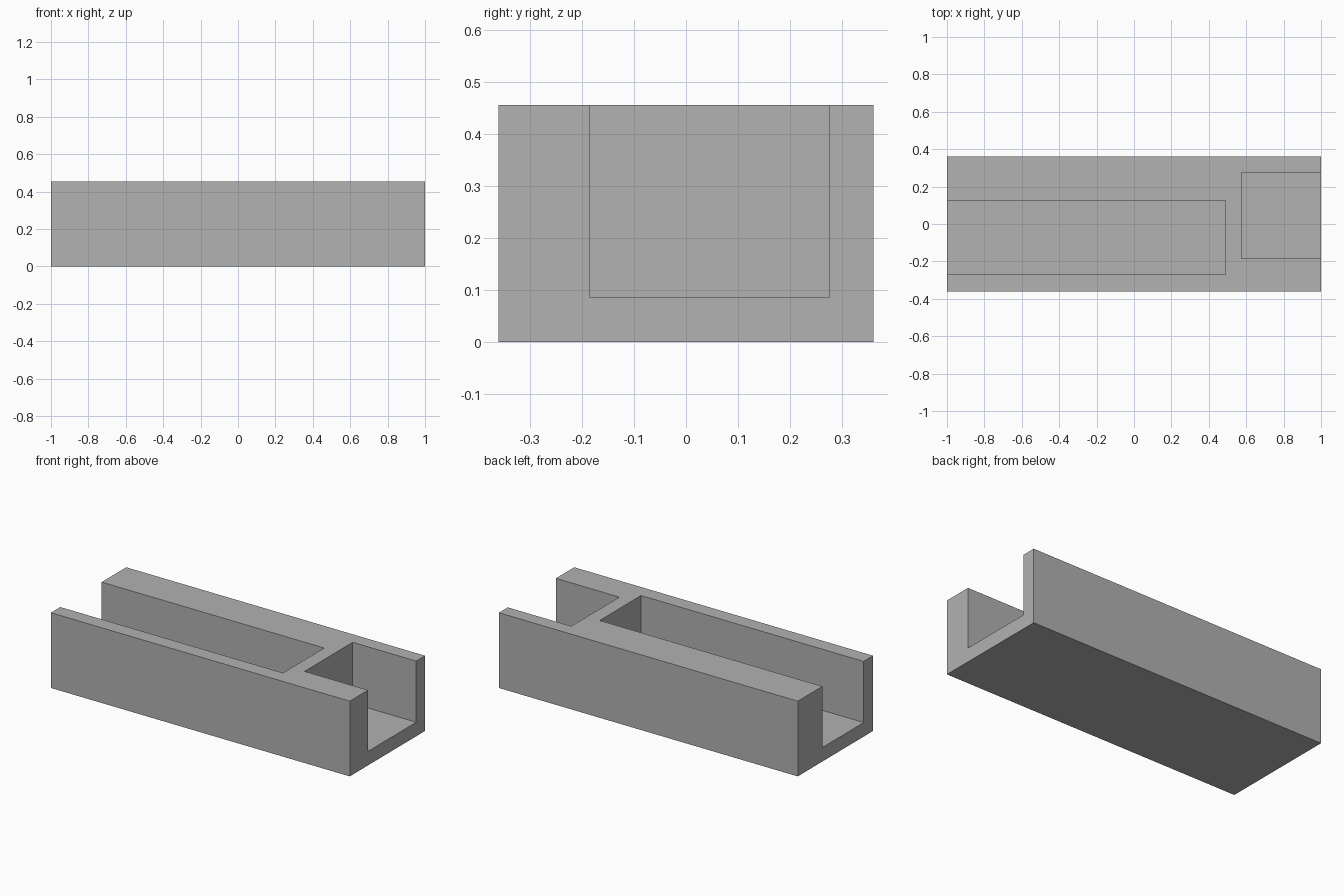
import bpy

if "Cube" in bpy.data.objects:
    bpy.data.objects.remove(bpy.data.objects["Cube"], do_unlink=True)

GREY = (0.445, 0.445, 0.445, 1.0)
TOP, FLOOR = 0.455, 0.085
HALF_X, HALF_Y = 1.0, 0.36
OVER = 0.1  # how far cutters reach past open sides

grey = bpy.data.materials.new("plain_grey")
grey.use_nodes = True
grey.diffuse_color = GREY
grey.node_tree.nodes["Principled BSDF"].inputs["Base Color"].default_value = GREY


def box(name, low, high):
    """Flat-sided box between two opposite corners."""
    centre = [(a + b) / 2 for a, b in zip(low, high)]
    bpy.ops.mesh.primitive_cube_add(size=1, location=centre)
    obj = bpy.context.object
    obj.name = name
    obj.scale = [b - a for a, b in zip(low, high)]
    bpy.ops.object.transform_apply(location=True, rotation=False, scale=True)
    obj.data.materials.append(grey)
    return obj


# Solid block
block = box("slotted_block", (-HALF_X, -HALF_Y, 0), (HALF_X, HALF_Y, TOP))

# Long slot open at the -x end, short wide slot open at the +x end
slots = [
    box("long_slot_cutter", (-HALF_X - OVER, -0.27, FLOOR), (0.49, 0.125, TOP + OVER)),
    box("short_slot_cutter", (0.575, -0.185, FLOOR), (HALF_X + OVER, 0.275, TOP + OVER)),
]

# Cut both slots, leaving a thin partition between them
bpy.ops.object.select_all(action="DESELECT")
bpy.context.view_layer.objects.active = block
block.select_set(True)
for cutter in slots:
    cut = block.modifiers.new(cutter.name, "BOOLEAN")
    cut.operation = "DIFFERENCE"
    cut.solver = "EXACT"
    cut.object = cutter
    bpy.ops.object.modifier_apply(modifier=cut.name)
    bpy.data.objects.remove(cutter, do_unlink=True)

bpy.ops.object.shade_flat()
